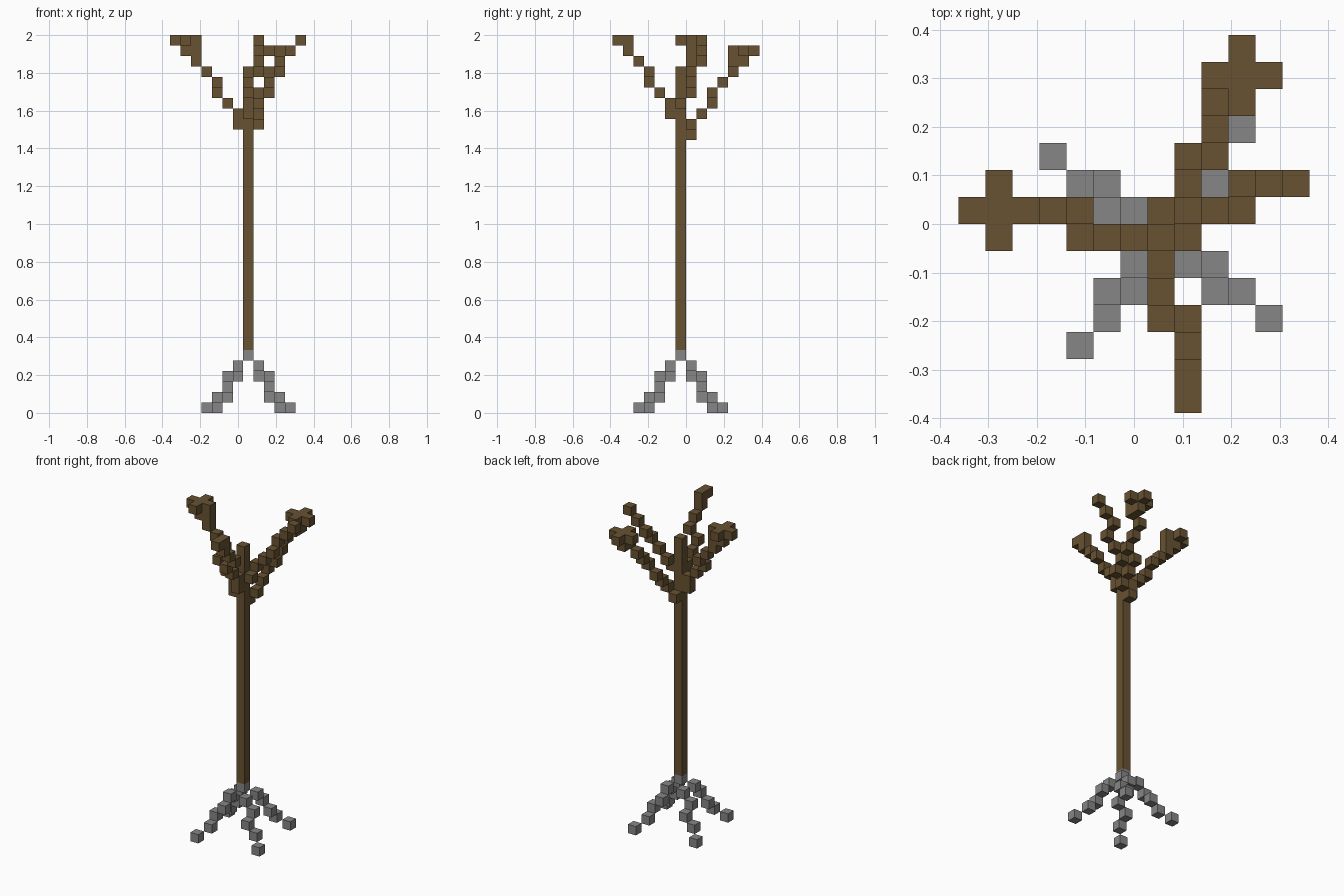
import bpy
import bmesh
from mathutils import Vector

cube = bpy.data.objects.get("Cube")
if cube:
    bpy.data.objects.remove(cube, do_unlink=True)

SIZE = 2 / 36                       # edge of one block
ORIGIN = Vector((-6.5, -7, 0))      # grid corner, in blocks
STEP = {"L": (-1, 0, 0), "R": (1, 0, 0), "F": (0, -1, 0),
        "B": (0, 1, 0), "U": (0, 0, 1), "D": (0, 0, -1)}


def make_material(name, rgb):
    mat = bpy.data.materials.new(name)
    mat.use_nodes = True
    color = (*rgb, 1)
    mat.diffuse_color = color
    mat.node_tree.nodes["Principled BSDF"].inputs["Base Color"].default_value = color
    return mat


def move(cell, word):
    for letter in word:
        cell = tuple(a + b for a, b in zip(cell, STEP[letter]))
    return cell


def walk(start, path):
    """Cells visited from start, one per word of directions."""
    cells = [start]
    for word in path.split():
        cells.append(move(cells[-1], word))
    return cells


def build(name, cells, occupied, mat):
    """Blocks with only their exposed faces, flat areas merged."""
    bm = bmesh.new()
    for cell in sorted(set(cells)):
        center = Vector(cell) + Vector((0.5, 0.5, 0.5)) + ORIGIN
        for letter, direction in STEP.items():
            if move(cell, letter) in occupied:
                continue
            n = Vector(direction)
            u = Vector((n.y, n.z, n.x))
            v = n.cross(u)
            corners = (u + v, v - u, -u - v, u - v)
            bm.faces.new([bm.verts.new((center + (n + c) / 2) * SIZE) for c in corners])
    bmesh.ops.remove_doubles(bm, verts=bm.verts, dist=SIZE / 100)
    bmesh.ops.dissolve_limit(bm, angle_limit=0.01, verts=bm.verts, edges=bm.edges)
    mesh = bpy.data.meshes.new(name)
    bm.to_mesh(mesh)
    bm.free()
    mesh.materials.append(mat)
    bpy.context.collection.objects.link(bpy.data.objects.new(name, mesh))


bark = make_material("brown bark", (0.136, 0.084, 0.031))
stone = make_material("grey root", (0.24, 0.24, 0.24))

crown = (7, 6, 5)   # block where the roots meet
parts = {
    # trunk
    "trunk": (walk(move(crown, "U"), "U " * 26), bark),
    # branches, each ending in a small tuft
    "right_branch": (walk((6, 6, 27), "U LU LU BU LU LU U L U L R F B B F R"), bark),
    "back_branch": (walk((7, 7, 26), "RU BU BU RU BU BU RU B U F B B F L R R"), bark),
    "front_branch": (walk((7, 5, 28), "U FU FU RU FU FU U F"), bark),
    "left_branch": (walk((8, 6, 29), "BU RU RU BU RU RU"), bark),
    # roots
    "root_crown": ([crown], stone),
    "back_right_root": (walk(crown, "LBD LD BD LD LBD")[1:], stone),
    "front_right_root": (walk(crown, "LFD FD LD FD LFD")[1:], stone),
    "front_left_root": (walk(crown, "RFD RD FD RD RFD")[1:], stone),
    "back_left_root": (walk(crown, "RBD BD RD BD RBD")[1:], stone),
}

occupied = {cell for cells, _ in parts.values() for cell in cells}
for name, (cells, mat) in parts.items():
    build(name, cells, occupied, mat)
